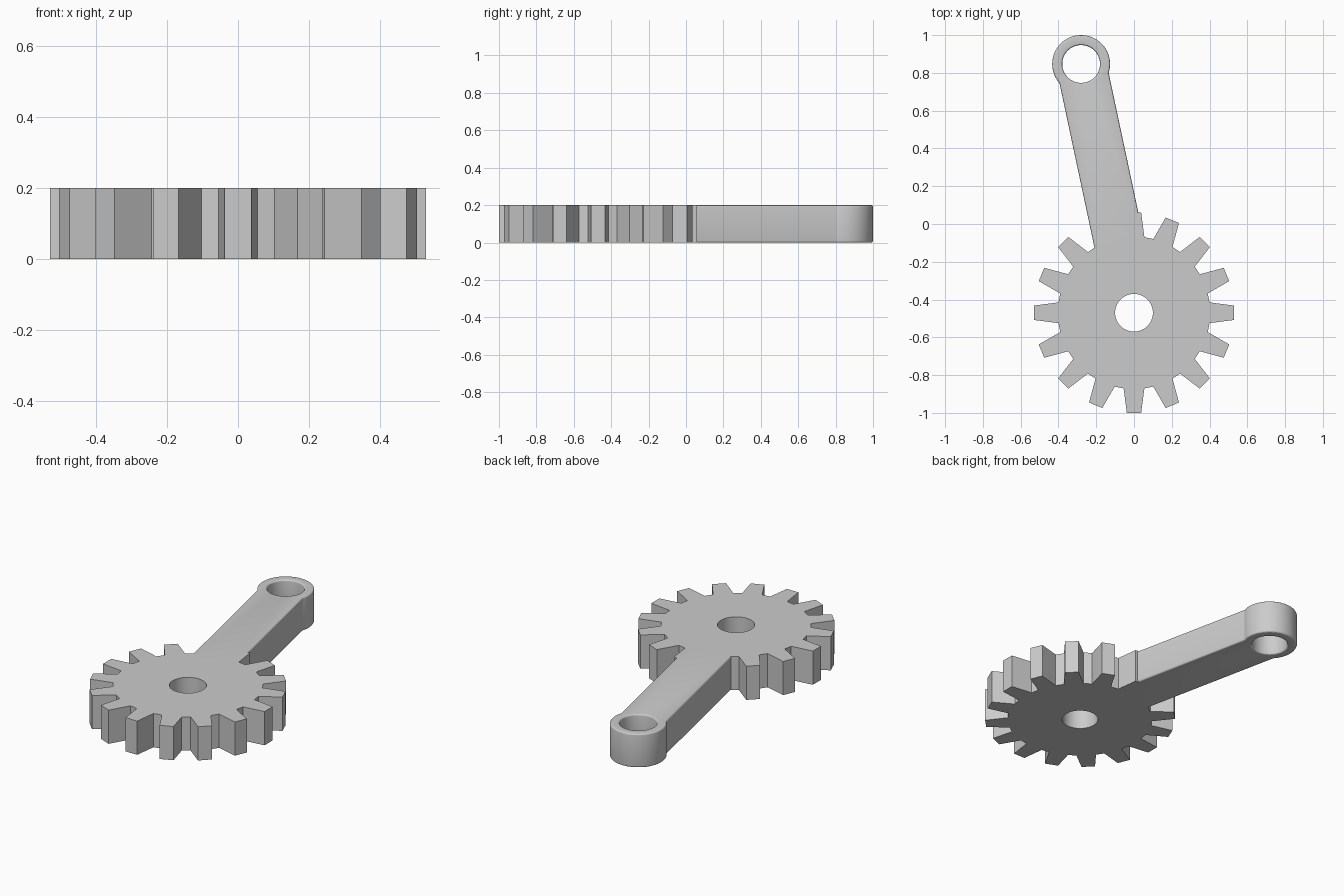
import bpy
import bmesh
from math import sin, cos, pi, asin, atan2, radians, hypot

if "Cube" in bpy.data.objects:
    bpy.data.objects.remove(bpy.data.objects["Cube"], do_unlink=True)

HEIGHT = 0.2
GEAR = (0.0, -0.47)       # gear axis
EYE = (-0.28, 0.847)      # axis of the ring at the end of the arm
LENGTH = hypot(EYE[0] - GEAR[0], EYE[1] - GEAR[1])
ARM_ANGLE = atan2(EYE[1] - GEAR[1], EYE[0] - GEAR[0])

grey = bpy.data.materials.new("plain grey")
grey.use_nodes = True
colour = (0.6, 0.6, 0.6, 1)
grey.diffuse_color = colour
grey.node_tree.nodes["Principled BSDF"].inputs["Base Color"].default_value = colour


def circle(radius, count, cx=0.0):
    return [(cx + radius * cos(2 * pi * i / count), radius * sin(2 * pi * i / count))
            for i in range(count)]


def plate(name, layers, angle):
    """Stack (z, outer loop, hole loop) layers into a closed plate with a hole."""
    bm = bmesh.new()
    rows = [[[bm.verts.new((x, y, z)) for x, y in loop] for loop in (outer, hole)]
            for z, outer, hole in layers]
    # Side and hole walls
    for low, high in zip(rows, rows[1:]):
        for a, b in zip(low, high):
            for i in range(len(a)):
                j = (i + 1) % len(a)
                bm.faces.new((a[i], a[j], b[j], b[i]))
    # Flat caps
    for row in (rows[0], rows[-1]):
        edges = []
        for loop in row:
            for i, v in enumerate(loop):
                edges.append(bm.edges.get((v, loop[(i + 1) % len(loop)])))
        bmesh.ops.triangle_fill(bm, use_beauty=True, use_dissolve=False, edges=edges)
    bmesh.ops.recalc_face_normals(bm, faces=bm.faces)
    mesh = bpy.data.meshes.new(name)
    bm.to_mesh(mesh)
    bm.free()
    mesh.materials.append(grey)
    obj = bpy.data.objects.new(name, mesh)
    bpy.context.collection.objects.link(obj)
    obj.location = (GEAR[0], GEAR[1], 0)
    obj.rotation_euler.z = angle
    bpy.ops.object.select_all(action='DESELECT')
    obj.select_set(True)
    bpy.context.view_layer.objects.active = obj
    bpy.ops.object.shade_smooth_by_angle(angle=radians(20))
    return obj


# Gear: sixteen tapered teeth; the one buried in the arm is left out
teeth = []
for k in range(16):
    a = k * pi / 8
    tooth = [(0.4, -0.055), (0.53, -0.038), (0.53, 0.038), (0.4, 0.055)]
    if k == 5:
        tooth = [tooth[0], tooth[-1]]
    teeth += [(r * cos(a) - t * sin(a), r * sin(a) + t * cos(a)) for r, t in tooth]
bore = circle(0.1, 48)
plate("gear", [(0, teeth, bore), (HEIGHT, teeth, bore)], 0)


# Arm: straight bar ending in a ring, with rounded rims
def arm_outline(inset):
    radius, half = 0.153 - inset, 0.133 - inset
    stop = pi - asin(half / radius)
    arc = [-stop + 2 * stop * i / 48 for i in range(49)]
    return ([(0.36, half), (0.36, -half)] +
            [(LENGTH + radius * cos(a), radius * sin(a)) for a in arc])


ROUND = 0.01
STEPS = 4
rim = [(ROUND * (1 - sin(pi / 2 * i / STEPS)), ROUND * (1 - cos(pi / 2 * i / STEPS)))
       for i in range(STEPS + 1)]
profile = [(z, inset) for inset, z in rim]
profile += [(HEIGHT - z, inset) for z, inset in reversed(profile)]
plate("arm", [(z, arm_outline(inset), circle(0.1 + inset, 48, LENGTH))
              for z, inset in profile], ARM_ANGLE)
